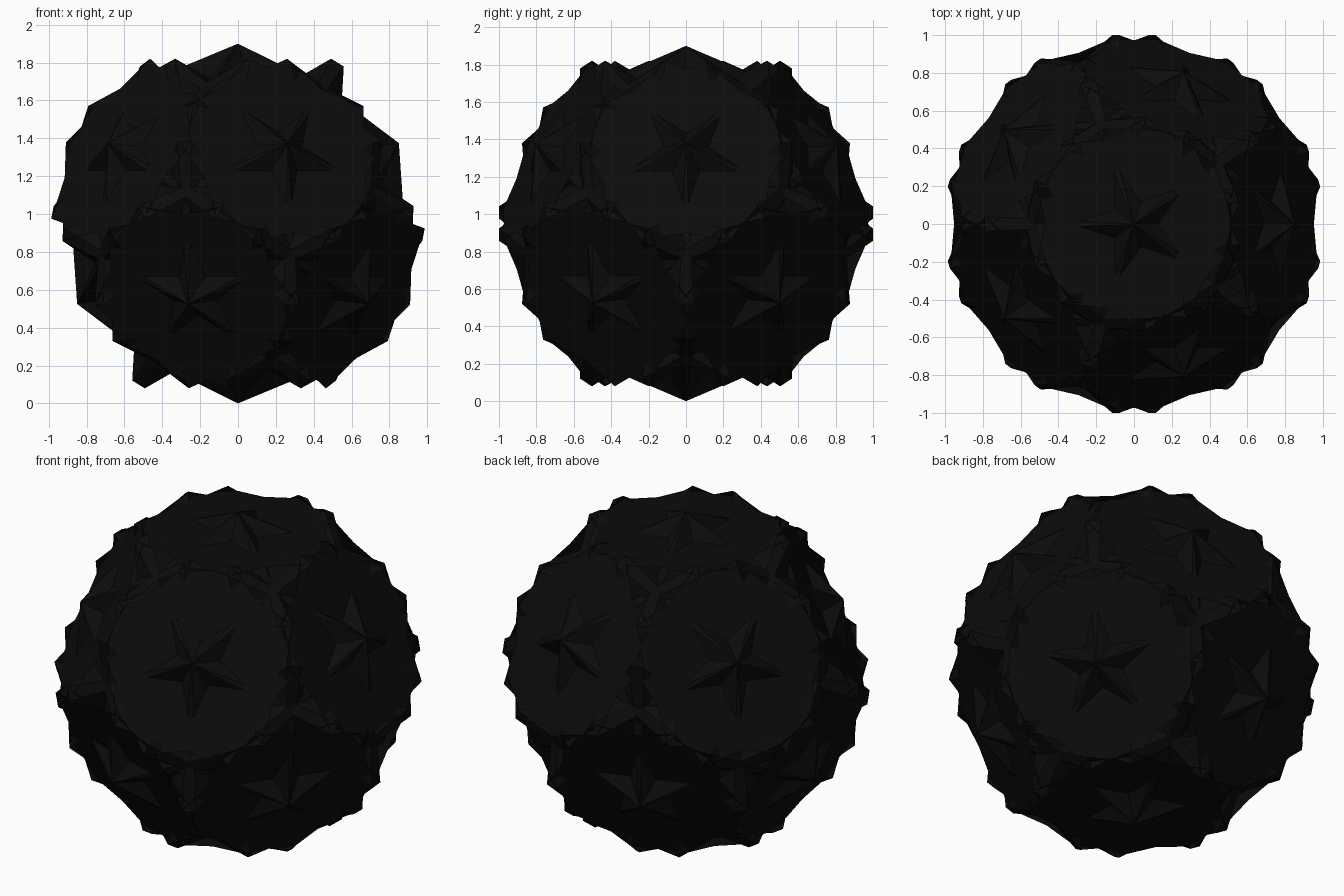
import bpy, bmesh, math
from mathutils import Vector, Matrix

if "Cube" in bpy.data.objects:
    bpy.data.objects.remove(bpy.data.objects["Cube"])

CENTRE = Vector((0, 0, 0.95))
black = bpy.data.materials.new("black")
black.diffuse_color = (0.0035, 0.0035, 0.0035, 1)
black.use_nodes = True
black.node_tree.nodes["Principled BSDF"].inputs["Base Color"].default_value = black.diffuse_color


def polar(r, deg, z):
    a = math.radians(deg)
    return Vector((r * math.cos(a), r * math.sin(a), z))


# The twelve five-fold directions
tilt = math.degrees(math.atan(2))
axes = [Vector((0, 0, 1))]
axes += [polar(math.sin(math.radians(tilt)), 72 * k, math.cos(math.radians(tilt))) for k in range(5)]
axes += [-a for a in axes]


def frame(d):
    """Rotation taking local z to d and local x towards a neighbouring axis."""
    n = next(a for a in axes if abs(a.dot(d) - 0.447) < 0.01)
    x = (n - d * n.dot(d)).normalized()
    y = d.cross(x)
    return Matrix((x, y, d)).transposed()


def fan_object(name, centre, ring):
    """A fan of triangles around a centre, repeated on all twelve directions."""
    bm = bmesh.new()
    for d in axes:
        m = frame(d)
        c = bm.verts.new(m @ centre + CENTRE)
        vs = [bm.verts.new(m @ p + CENTRE) for p in ring]
        for a, b in zip(vs, vs[1:] + vs[:1]):
            bm.faces.new((c, a, b))
    finish(name, bm)


def finish(name, bm):
    me = bpy.data.meshes.new(name)
    bm.to_mesh(me)
    bm.free()
    me.materials.append(black)
    bpy.context.collection.objects.link(bpy.data.objects.new(name, me))


# Flat plates: two overlapping pentagons, each turned a little to either side
PLATE_Z, PLATE_R, TURN = 0.83, 0.569, 11.4
inner = PLATE_R * math.cos(math.radians(36))
plate = []
for k in range(5):
    a = 72 * k
    plate += [
        polar(PLATE_R, a - TURN, PLATE_Z),
        polar(inner / math.cos(math.radians(36 - TURN)), a, PLATE_Z),
        polar(PLATE_R, a + TURN, PLATE_Z),
        polar(inner / math.cos(math.radians(TURN)), a + 36, PLATE_Z),
    ]
fan_object("pentagon_plates", Vector((0, 0, PLATE_Z)), plate)

# Five-rayed star pyramids, with long thin rays that cross between the plates
star = []
for k in range(5):
    a = 72 * k
    star += [polar(0.45, a, 0.518), polar(0.792, a + 33.16, 0.621), polar(0.792, a + 38.84, 0.621)]
fan_object("star_pyramids", Vector((0, 0, 0.95)), star)

# Solid core closing the gaps behind the rays
bm = bmesh.new()
bmesh.ops.create_icosphere(bm, subdivisions=2, radius=0.79, matrix=Matrix.Translation(CENTRE))
finish("core", bm)
